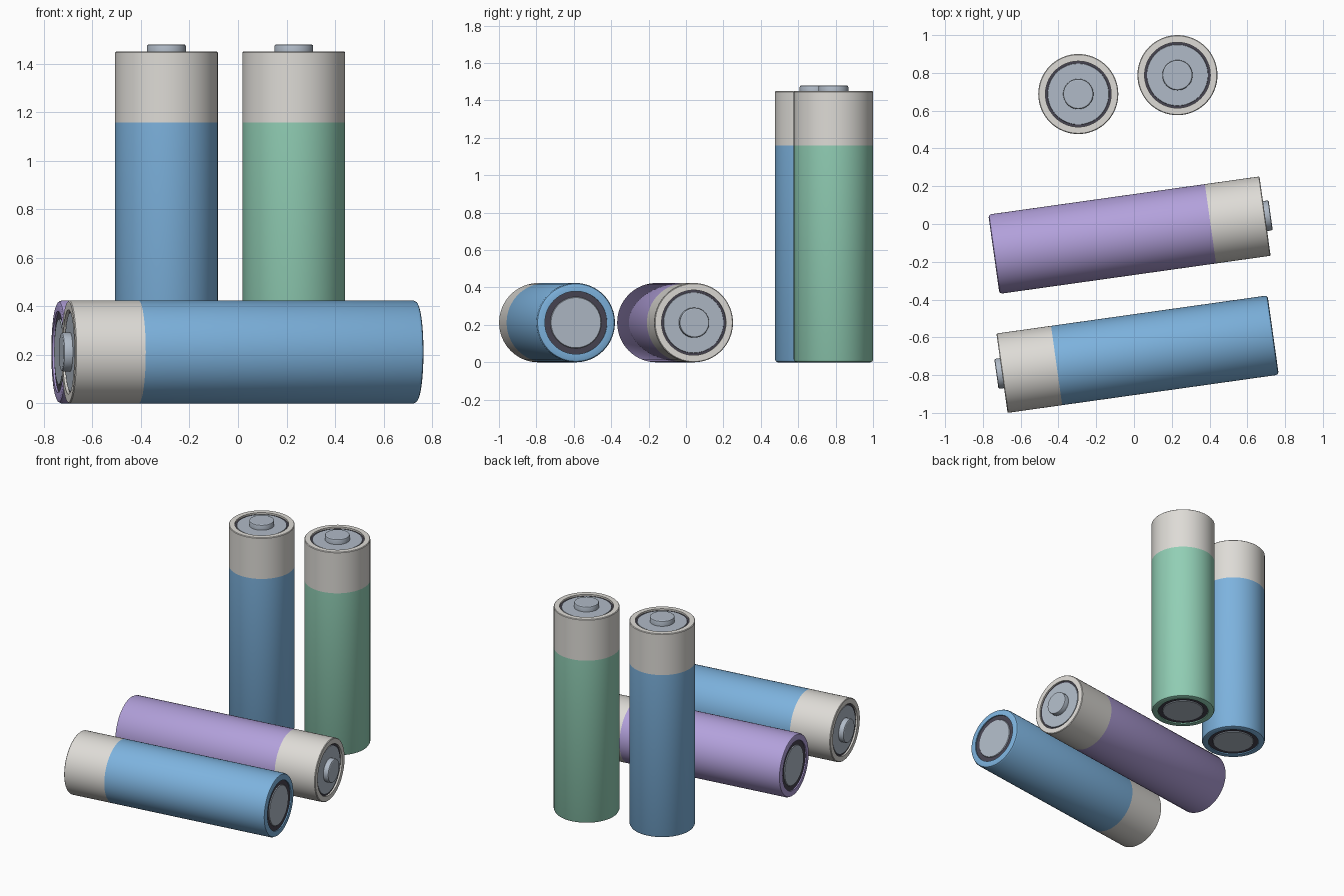
import bpy
import bmesh
from math import radians, cos, sin, tau
from mathutils import Matrix

cube = bpy.data.objects.get("Cube")
if cube:
    bpy.data.objects.remove(cube, do_unlink=True)

SIDES = 64
RADIUS = 0.212


def linear(c):
    return c / 12.92 if c <= 0.04045 else ((c + 0.055) / 1.055) ** 2.4


def material(name, *srgb):
    colour = [linear(c) for c in srgb] + [1.0]
    mat = bpy.data.materials.new(name)
    mat.use_nodes = True
    mat.diffuse_color = colour
    bsdf = next(n for n in mat.node_tree.nodes if n.type == 'BSDF_PRINCIPLED')
    bsdf.inputs["Base Color"].default_value = colour
    bsdf.inputs["Roughness"].default_value = 0.5
    return mat


BLUE = material("blue wrapper", 0.49, 0.70, 0.87)
GREEN = material("green wrapper", 0.57, 0.81, 0.71)
PURPLE = material("purple wrapper", 0.70, 0.63, 0.86)
CREAM = material("cream band", 0.87, 0.86, 0.84)
METAL = material("pale metal", 0.69, 0.73, 0.78)
DARK = material("dark insulator", 0.28, 0.27, 0.32)


def lathe(name, profile, mat, place):
    """Spin a (radius, height) profile round z; radius 0 makes a pole."""
    bm = bmesh.new()
    rings = []
    for r, z in profile:
        count = SIDES if r > 0 else 1
        rings.append([bm.verts.new((r * cos(tau * i / SIDES), r * sin(tau * i / SIDES), z))
                      for i in range(count)])
    for a, b in zip(rings, rings[1:]):
        for i in range(SIDES):
            j = (i + 1) % SIDES
            quad = [a[i % len(a)], a[j % len(a)], b[j % len(b)], b[i % len(b)]]
            bm.faces.new(list(dict.fromkeys(quad)))
    mesh = bpy.data.meshes.new(name)
    bm.to_mesh(mesh)
    bm.free()
    mesh.materials.append(mat)
    mesh.shade_smooth()
    mesh.set_sharp_from_angle(angle=radians(30))
    obj = bpy.data.objects.new(name, mesh)
    obj.matrix_world = place
    bpy.context.collection.objects.link(obj)


def battery(name, wrapper, place):
    # coloured sleeve, folded in under the base
    lathe(name + "_sleeve", [(0.168, 0.012), (0.168, 0.0), (0.198, 0.0), (0.207, 0.004),
                             (RADIUS, 0.014), (RADIUS, 1.158)], wrapper, place)
    # cream band with a rim folded over the top
    lathe(name + "_band", [(RADIUS, 1.158), (RADIUS, 1.446), (0.208, 1.45),
                           (0.174, 1.45), (0.174, 1.436)], CREAM, place)
    # insulating rings at both ends
    lathe(name + "_base_ring", [(0.136, 0.008), (0.17, 0.008)], DARK, place)
    lathe(name + "_top_ring", [(0.176, 1.438), (0.155, 1.438)], DARK, place)
    # flat negative contact
    lathe(name + "_base_contact", [(0, 0.003), (0.134, 0.003), (0.138, 0.009)], METAL, place)
    # top plate and raised positive contact
    lathe(name + "_top_contact", [(0.163, 1.436), (0.161, 1.443), (0.08, 1.443), (0.08, 1.472),
                                  (0.078, 1.477), (0.073, 1.48), (0, 1.48)], METAL, place)


def standing(x, y):
    return Matrix.Translation((x, y, 0))


def lying(x, y, heading):
    return (Matrix.Translation((x, y, RADIUS)) @ Matrix.Rotation(radians(heading), 4, 'Z')
            @ Matrix.Rotation(radians(90), 4, 'Y'))


battery("standing_blue", BLUE, standing(-0.295, 0.688))
battery("standing_green", GREEN, standing(0.23, 0.788))
battery("lying_purple", PURPLE, lying(-0.742, -0.16, 8))
battery("lying_blue", BLUE, lying(0.737, -0.588, 188))
